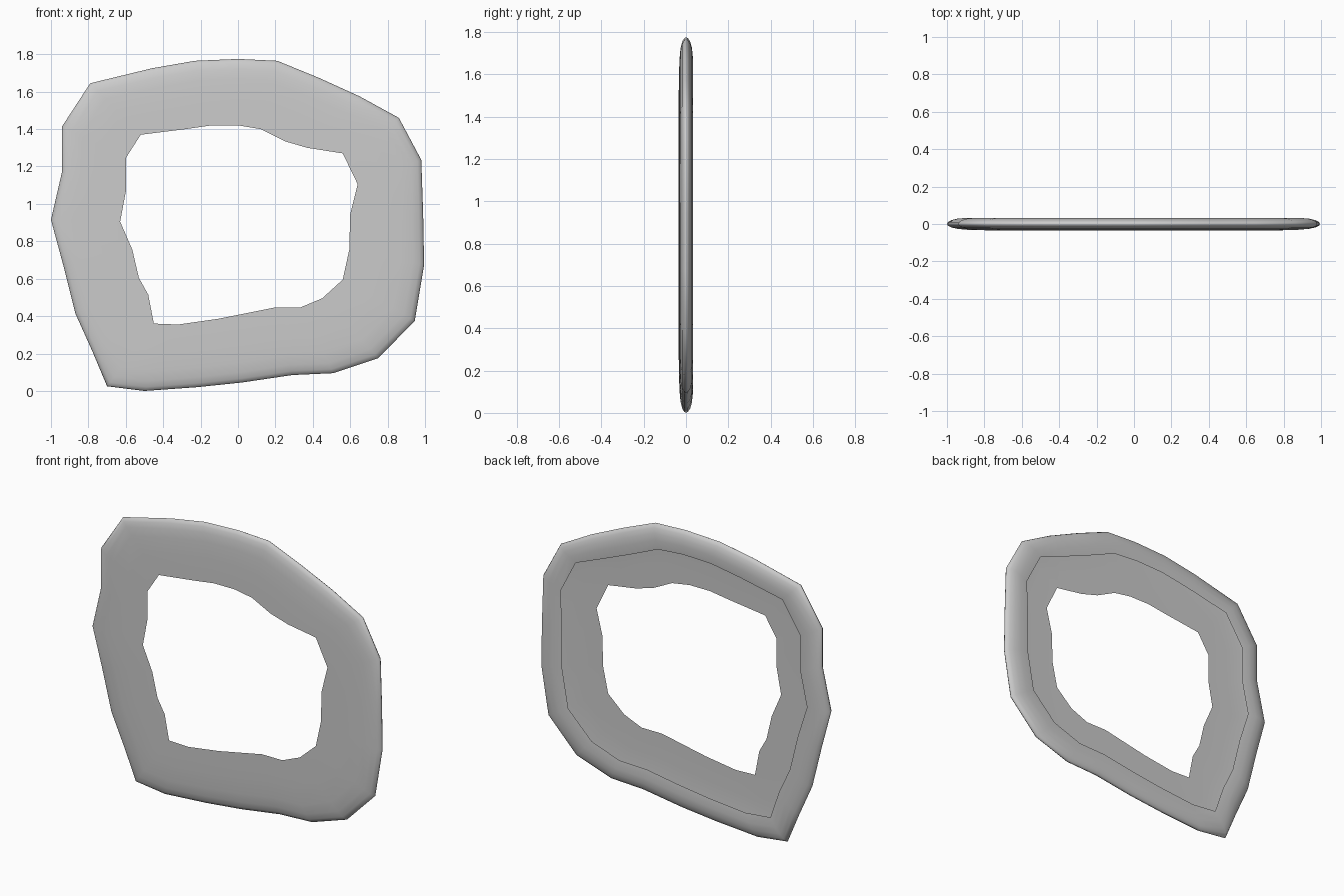
import bpy, bmesh

# Matching outlines (x, z), clockwise from the top: outer rim and hole
outer = [(0, 1.78), (.21, 1.77), (.43, 1.68), (.65, 1.58), (.86, 1.465),
         (.98, 1.24), (.99, .95), (.995, .68), (.945, .38), (.75, .18),
         (.51, .10), (.29, .09), (.02, .05), (-.22, .025), (-.5, .005),
         (-.7, .03), (-.78, .22), (-.87, .42), (-.935, .68), (-1, .92),
         (-.94, 1.18), (-.94, 1.42), (-.79, 1.65), (-.46, 1.73), (-.23, 1.77)]
hole = [(0, 1.425), (.12, 1.405), (.25, 1.34), (.37, 1.305), (.56, 1.275),
        (.64, 1.11), (.60, .95), (.595, .76), (.56, .60), (.45, .50),
        (.33, .45), (.19, .45), (.04, .42), (-.11, .39), (-.32, .36),
        (-.45, .365), (-.48, .52), (-.53, .61), (-.565, .76), (-.63, .91),
        (-.60, 1.07), (-.60, 1.25), (-.52, 1.375), (-.28, 1.405), (-.14, 1.425)]

# Cross-section: (share of the way from rim to hole, y); open at the hole and back lip
section = [(1, -.035), (.6, -.034), (.3, -.031), (.15, -.026), (.06, -.018),
           (.015, -.009), (0, 0), (.015, .01), (.06, .02), (.14, .028),
           (.25, .032), (.4, .027)]

# Ring shell: front sheet rolling round the rim to a back lip
bm = bmesh.new()
loops = []
for t, y in section:
    loops.append([bm.verts.new((ox + (hx - ox) * t, y, oz + (hz - oz) * t))
                  for (ox, oz), (hx, hz) in zip(outer, hole)])
n = len(outer)
for a, b in zip(loops, loops[1:]):
    for i in range(n):
        j = (i + 1) % n
        f = bm.faces.new((a[i], b[i], b[j], a[j]))
        f.smooth = True
bm.normal_update()
# Front sheet must face -y
bm.faces.ensure_lookup_table()
if bm.faces[0].normal.y > 0:
    bmesh.ops.reverse_faces(bm, faces=bm.faces[:])
low = min(v.co.z for v in bm.verts)
for v in bm.verts:
    v.co.z -= low

mesh = bpy.data.meshes.new("ring_shell")
bm.to_mesh(mesh)
bm.free()
ring = bpy.data.objects.new("ring_shell", mesh)
bpy.context.collection.objects.link(ring)
